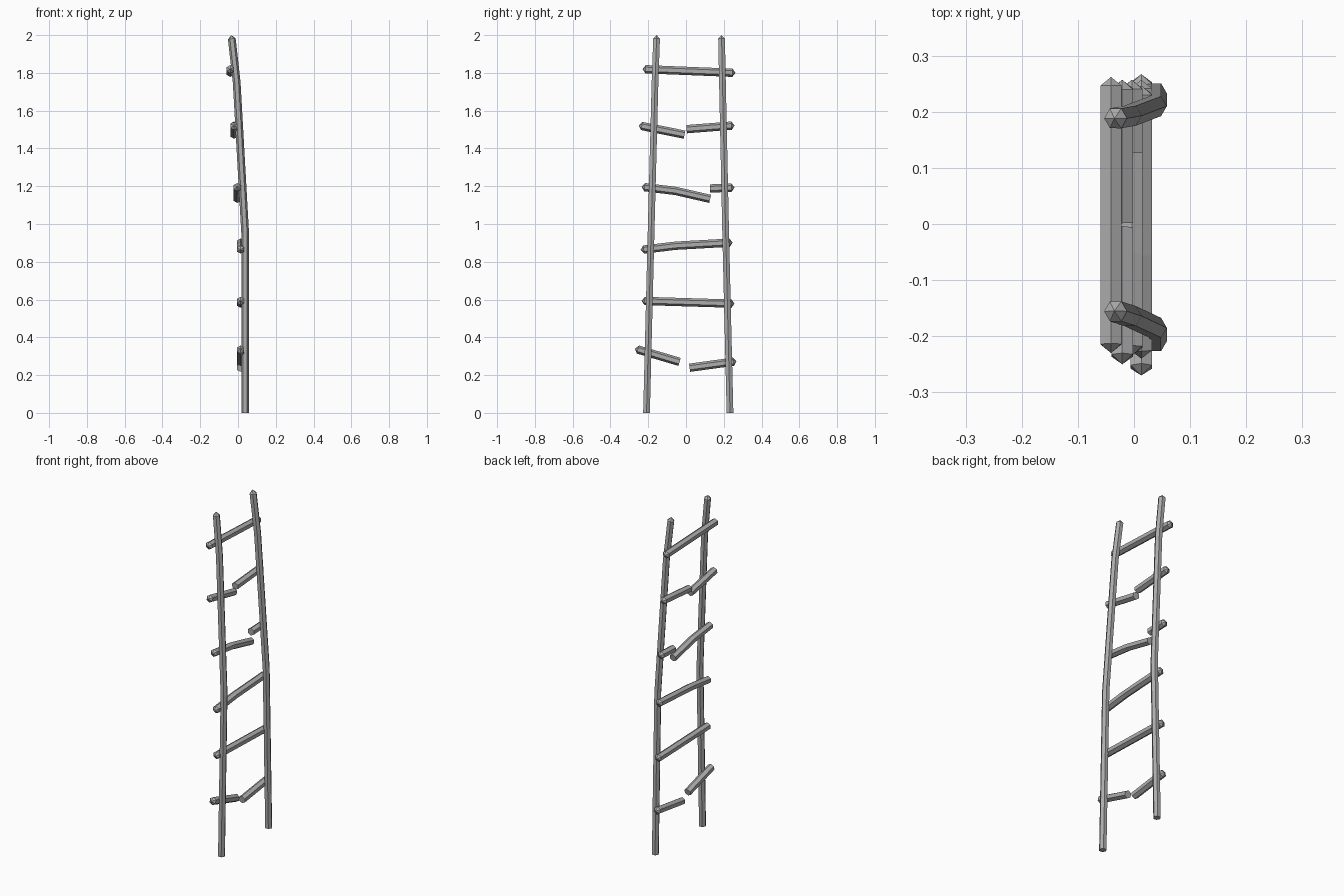
import bpy, bmesh, math
from mathutils import Vector

cube = bpy.data.objects.get("Cube")
if cube:
    bpy.data.objects.remove(cube)

wood = bpy.data.materials.new("weathered grey")
wood.use_nodes = True
GREY = (0.42, 0.42, 0.42, 1)
wood.diffuse_color = GREY
wood.node_tree.nodes["Principled BSDF"].inputs["Base Color"].default_value = GREY


def pole(name, path, radius, ref, tips=(False, False), tip=0.016):
    """Six-sided pole along a path; tipped ends finish in a short point at the path end."""
    pts = [Vector(p) for p in path]
    ends = [pts[0].copy(), pts[-1].copy()]
    if tips[0]:
        pts[0] += (pts[1] - pts[0]).normalized() * tip
    if tips[1]:
        pts[-1] += (pts[-2] - pts[-1]).normalized() * tip
    bm = bmesh.new()
    rings = []
    for i, p in enumerate(pts):
        along = (pts[min(i + 1, len(pts) - 1)] - pts[max(i - 1, 0)]).normalized()
        u = (Vector(ref) - along * along.dot(Vector(ref))).normalized()
        v = along.cross(u)
        angles = [k * math.pi / 3 for k in range(6)]
        rings.append([bm.verts.new(p + (u * math.cos(a) + v * math.sin(a)) * radius)
                      for a in angles])
    for a, b in zip(rings, rings[1:]):
        for k in range(6):
            n = (k + 1) % 6
            bm.faces.new((a[k], a[n], b[n], b[k]))
    for ring, pointed, end in zip((rings[0], rings[-1]), tips, ends):
        if pointed:
            apex = bm.verts.new(end)
            for k in range(6):
                bm.faces.new((ring[k], ring[(k + 1) % 6], apex))
        else:
            bm.faces.new(ring)
    bmesh.ops.recalc_face_normals(bm, faces=bm.faces)
    mesh = bpy.data.meshes.new(name)
    bm.to_mesh(mesh)
    bm.free()
    mesh.materials.append(wood)
    bpy.context.collection.objects.link(bpy.data.objects.new(name, mesh))


# Side rails, leaning back above the middle
for name, foot, mid, high, top in (("front_rail", -0.209, -0.185, -0.164, -0.155),
                                   ("back_rail", 0.233, 0.21, 0.193, 0.188)):
    pole(name, [(0.038, foot, 0), (0.038, mid, 0.95), (-0.007, high, 1.75), (-0.035, top, 2)],
         0.0205, (1, 0, 0), (False, True), 0.02)

# Rungs: name, x position, (y, z) path, which ends are pointed
BOTH, FRONT, BACK = (True, True), (True, False), (False, True)
rungs = [
    ("top_rung", -0.041, [(-0.23, 1.82), (0.262, 1.8)], BOTH),
    ("fifth_rung_front_stub", -0.021, [(-0.25, 1.522), (-0.008, 1.473)], FRONT),
    ("fifth_rung_back_stub", -0.021, [(0.003, 1.502), (0.257, 1.522)], BACK),
    ("fourth_rung_long_stub", -0.004, [(-0.235, 1.197), (-0.055, 1.175), (0.128, 1.133)], FRONT),
    ("fourth_rung_short_stub", -0.004, [(0.127, 1.188), (0.257, 1.193)], BACK),
    ("third_rung", 0.013, [(-0.24, 0.863), (-0.055, 0.885), (0.247, 0.902)], BOTH),
    ("second_rung", 0.013, [(-0.235, 0.593), (0.257, 0.578)], BOTH),
    ("bottom_rung_front_stub", 0.013, [(-0.27, 0.34), (-0.034, 0.27)], FRONT),
    ("bottom_rung_back_stub", 0.013, [(0.019, 0.239), (0.267, 0.273)], BACK),
]
for name, x, path, tips in rungs:
    pole(name, [(x, y, z) for y, z in path], 0.022, (0, 0, 1), tips)
